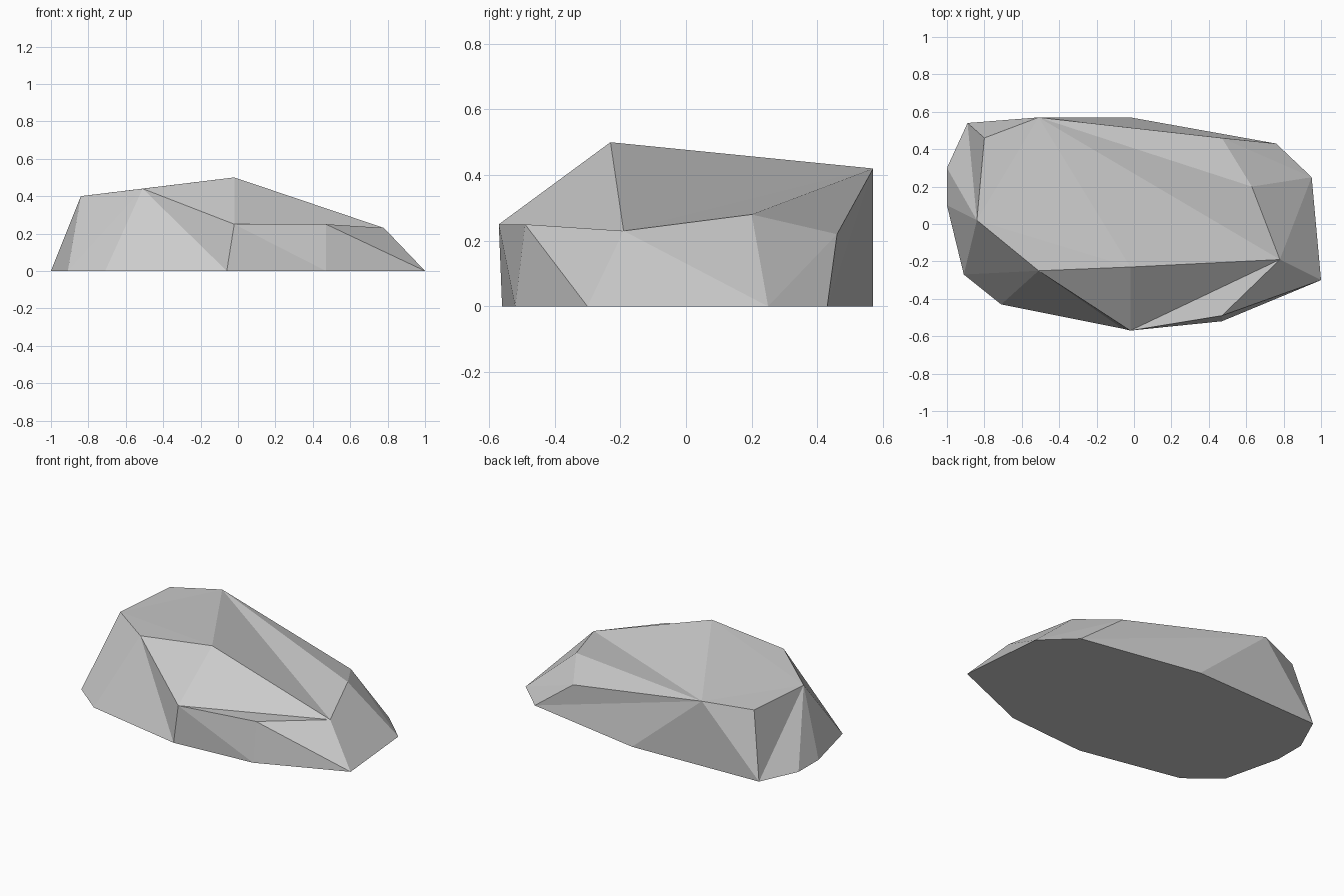
import bpy
import bmesh

cube = bpy.data.objects.get("Cube")
if cube:
    bpy.data.objects.remove(cube, do_unlink=True)

# One plain stone colour
stone = bpy.data.materials.new("stone_grey")
stone.use_nodes = True
grey = (0.6, 0.6, 0.6, 1)
stone.diffuse_color = grey
stone.node_tree.nodes["Principled BSDF"].inputs["Base Color"].default_value = grey

# Outline on the ground, counterclockwise from the front
outline = {
    "front": (-.06, -.56), "front_bend": (.47, -.52), "east_tip": (1, -.3),
    "east": (.95, .25), "back_east": (.76, .43), "back": (-.02, .57),
    "back_west": (-.89, .54), "west_rear": (-1, .3), "west": (-1, .1),
    "front_west": (-.91, -.27), "front_corner": (-.71, -.43),
}

# Raised corners of the rock
crown = {
    "peak": (-.02, -.23, .5), "brow": (-.51, -.25, .44),
    "west_crest": (-.84, .02, .4), "rear_crest": (-.8, .46, .4),
    "back_crest": (-.51, .57, .42), "rear_slope": (.47, .46, .22),
    "east_slope": (.63, .2, .28), "east_crest": (.78, -.19, .23),
    "ledge_end": (.47, -.49, .25), "ledge": (-.02, -.57, .25),
}

bm = bmesh.new()
corner = {name: bm.verts.new((x, y, 0)) for name, (x, y) in outline.items()}
corner.update({name: bm.verts.new(p) for name, p in crown.items()})


def fan(centre, rim):
    """Triangles from one corner to each neighbouring pair along its rim."""
    names = rim.split()
    for a, b in zip(names, names[1:]):
        bm.faces.new([corner[n] for n in (centre, a, b)])


# Flat underside
bm.faces.new([corner[n] for n in reversed(list(outline))])
# Broad top and back
fan("back_crest", "back back_west rear_crest west_crest peak east_crest "
                  "east_slope rear_slope back_east back")
# West end
fan("west_crest", "rear_crest back_west west_rear west front_west brow peak")
# Front face and its ledge
fan("brow", "front_west front_corner front ledge peak")
fan("ledge", "front front_bend ledge_end east_crest peak")
fan("ledge_end", "front_bend east_tip east_crest")
# East end
fan("east_crest", "east_tip east east_slope")
fan("east_slope", "east rear_slope")
fan("rear_slope", "east back_east")

bmesh.ops.recalc_face_normals(bm, faces=bm.faces[:])
mesh = bpy.data.meshes.new("rock")
bm.to_mesh(mesh)
bm.free()
mesh.materials.append(stone)
rock = bpy.data.objects.new("rock", mesh)
bpy.context.collection.objects.link(rock)
